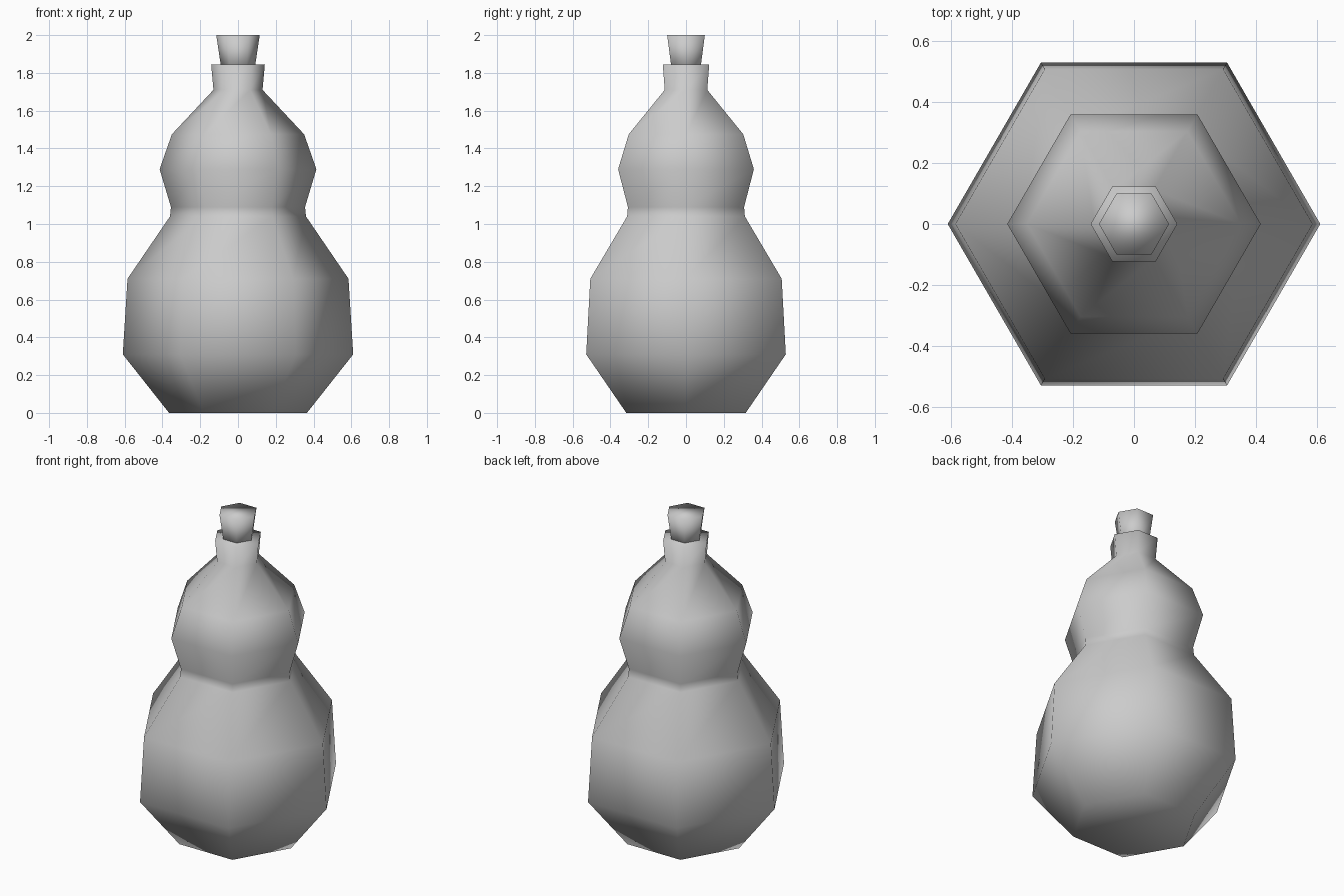
import bpy, bmesh
from math import cos, sin, pi

cube = bpy.data.objects.get("Cube")
if cube:
    bpy.data.objects.remove(cube, do_unlink=True)

SIDES = 6

# Single plain colour
grey = bpy.data.materials.new("light_grey")
grey.use_nodes = True
colour = (0.6, 0.6, 0.6, 1)
grey.diffuse_color = colour
grey.node_tree.nodes["Principled BSDF"].inputs["Base Color"].default_value = colour


def lathe(name, profile):
    """Turn (radius, height) pairs into a closed six-sided, smooth-shaded form."""
    bm = bmesh.new()
    rings = [[bm.verts.new((r * cos(2 * pi * i / SIDES), r * sin(2 * pi * i / SIDES), z))
              for i in range(SIDES)] for r, z in profile]
    for low, high in zip(rings, rings[1:]):
        for i in range(SIDES):
            j = (i + 1) % SIDES
            bm.faces.new((low[i], low[j], high[j], high[i]))
    bm.faces.new(rings[0][::-1])
    bm.faces.new(rings[-1])
    for face in bm.faces:
        face.smooth = True
    mesh = bpy.data.meshes.new(name)
    bm.to_mesh(mesh)
    bm.free()
    mesh.materials.append(grey)
    obj = bpy.data.objects.new(name, mesh)
    bpy.context.collection.objects.link(obj)
    return obj


# Gourd body with a pinched waist and flared neck
lathe("gourd_body", [(0.365, 0), (0.61, 0.31), (0.585, 0.71), (0.36, 1.04),
                     (0.355, 1.09), (0.415, 1.29), (0.35, 1.475),
                     (0.13, 1.71), (0.142, 1.845)])

# Tapered stopper seated in the neck
lathe("stopper", [(0.085, 1.80), (0.115, 2.0)])
